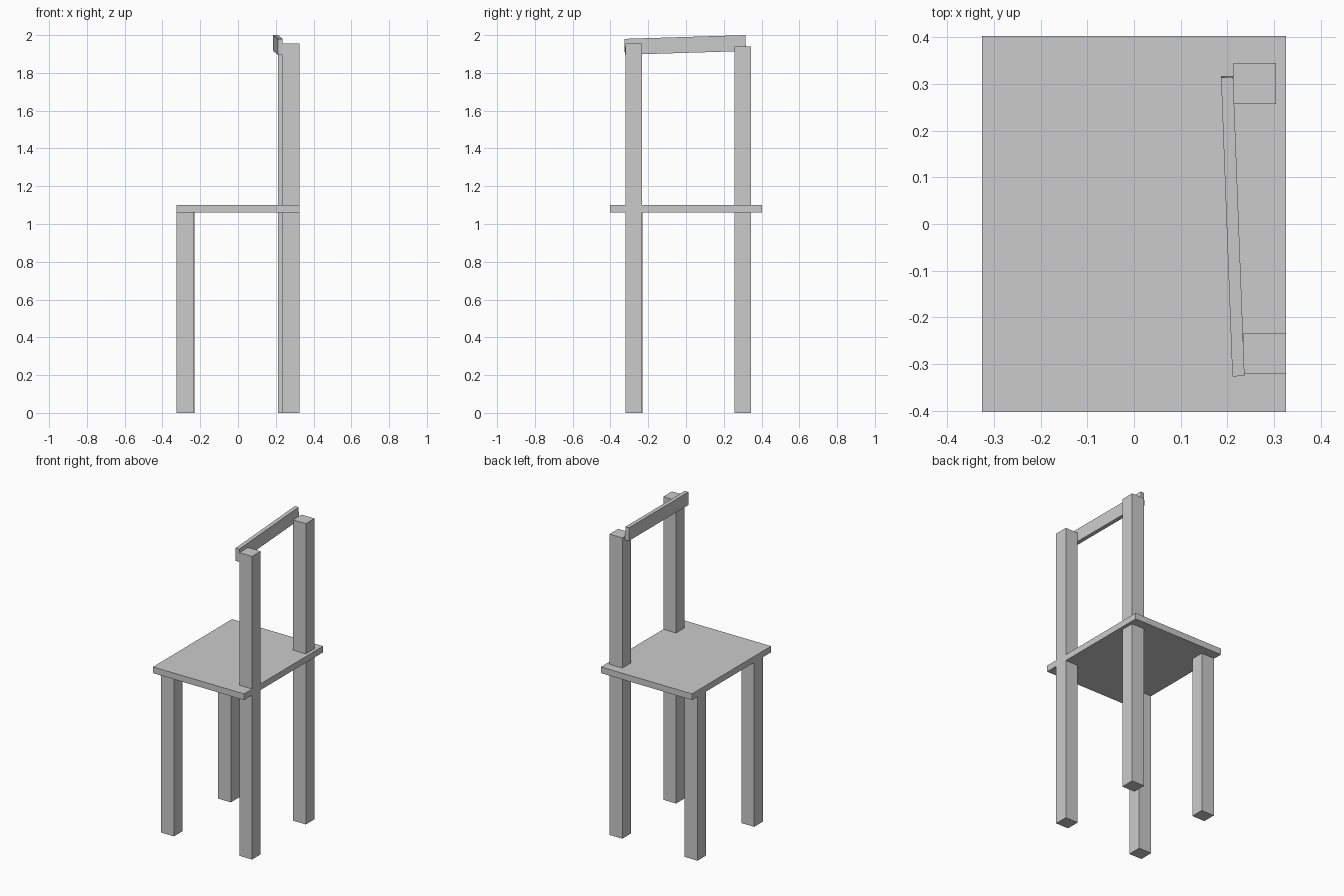
import bpy
from mathutils import Euler

if "Cube" in bpy.data.objects:
    bpy.data.objects.remove(bpy.data.objects["Cube"])


def box(name, lo, hi, rot=(0, 0, 0)):
    """Box between two corners, optionally turned about its centre."""
    centre = [(a + b) / 2 for a, b in zip(lo, hi)]
    bpy.ops.mesh.primitive_cube_add(size=1, location=centre)
    ob = bpy.context.object
    ob.name = name
    ob.scale = [b - a for a, b in zip(lo, hi)]
    ob.rotation_euler = Euler(rot)
    return ob


# Seat board
box("seat", (-0.325, -0.403, 1.06), (0.325, 0.403, 1.10))

# Short legs under the seat
for side, y0, y1, x0 in (("right", -0.32, -0.231, -0.325),
                         ("left", 0.256, 0.342, -0.322)):
    box("front_leg_" + side, (x0, y0, 0), (x0 + 0.092, y1, 1.06))

# Tall posts running through the seat up to the back rail
for side, y0, y1, x0, top in (("right", -0.321, -0.233, 0.234, 1.955),
                              ("left", 0.257, 0.345, 0.213, 1.94)):
    box("back_post_" + side, (x0, y0, 0), (x0 + 0.091, y1, top))

# Slightly crooked top rail on the front of the posts
box("back_rail", (0.1985, -0.325, 1.906), (0.2245, 0.316, 1.990),
    rot=(0.031, 0, 0.038))
